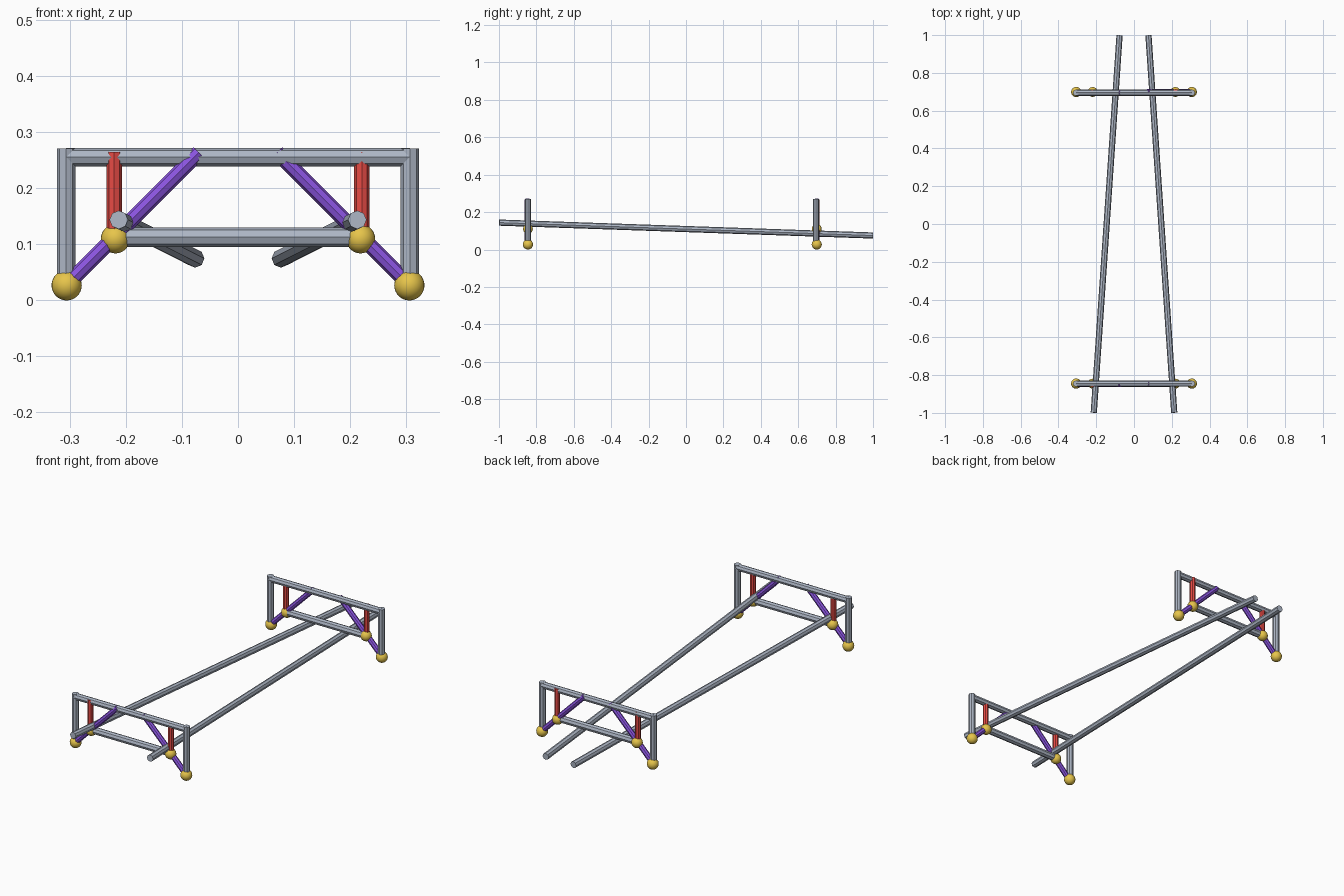
import bpy, math
from mathutils import Vector

if "Cube" in bpy.data.objects:
    bpy.data.objects.remove(bpy.data.objects["Cube"])


def material(name, rgb):
    m = bpy.data.materials.new(name)
    m.diffuse_color = (*rgb, 1)
    m.use_nodes = True
    m.node_tree.nodes["Principled BSDF"].inputs["Base Color"].default_value = m.diffuse_color
    return m


STEEL = material("steel grey", (0.42, 0.47, 0.56))
RED = material("red", (0.80, 0.07, 0.06))
PURPLE = material("purple", (0.26, 0.09, 0.75))
GOLD = material("gold", (0.80, 0.56, 0.07))


def tube(name, a, b, r, mat, sides=8):
    """Octagonal tube between two points."""
    a, b = Vector(a), Vector(b)
    d = b - a
    bpy.ops.mesh.primitive_cylinder_add(vertices=sides, radius=r, depth=d.length,
                                        location=(a + b) / 2)
    o = bpy.context.object
    o.rotation_euler = d.to_track_quat('Z', 'Y').to_euler()
    o.name = name
    o.data.materials.append(mat)


def ball(name, p, r):
    bpy.ops.mesh.primitive_uv_sphere_add(segments=24, ring_count=16, radius=r, location=p)
    o = bpy.context.object
    o.name = name
    o.data.materials.append(GOLD)
    bpy.ops.object.shade_smooth_by_angle()


# two cross frames; struts front left and rear right stand slightly proud of the beams
for end, y, proud in (("front", -0.845, (-0.005, 0)), ("rear", 0.695, (0.001, 0.006))):
    tube(end + "_top_beam", (-0.307, y, 0.256), (0.307, y, 0.256), 0.0165, STEEL)
    tube(end + "_lower_beam", (-0.219, y, 0.113), (0.219, y, 0.113), 0.0175, STEEL)
    for side, s, dy in (("left", -1, proud[0]), ("right", 1, proud[1])):
        n = f"{end}_{side}_"
        yi = y + dy
        tube(n + "post", (s * 0.307, y, 0.027), (s * 0.307, y, 0.271), 0.0165, STEEL)
        tube(n + "upright_strut", (s * 0.221, yi, 0.11), (s * 0.221, yi, 0.265), 0.0135, RED)
        tube(n + "diagonal_brace", (s * 0.307, yi, 0.027), (s * 0.07, yi, 0.264), 0.0135, PURPLE)
        yb = y + (0.004 if y > 0 else 0)
        ball(n + "foot_ball", (s * 0.306, yb, 0.027), 0.027)
        ball(n + "joint_ball", (s * 0.219, yb, 0.11), 0.026)

# two long rails that converge and drop toward the rear
for side, s in (("left", -1), ("right", 1)):
    tube(side + "_rail", (s * 0.213, -0.999, 0.144), (s * 0.0765, 0.999, 0.075), 0.0165, STEEL)
